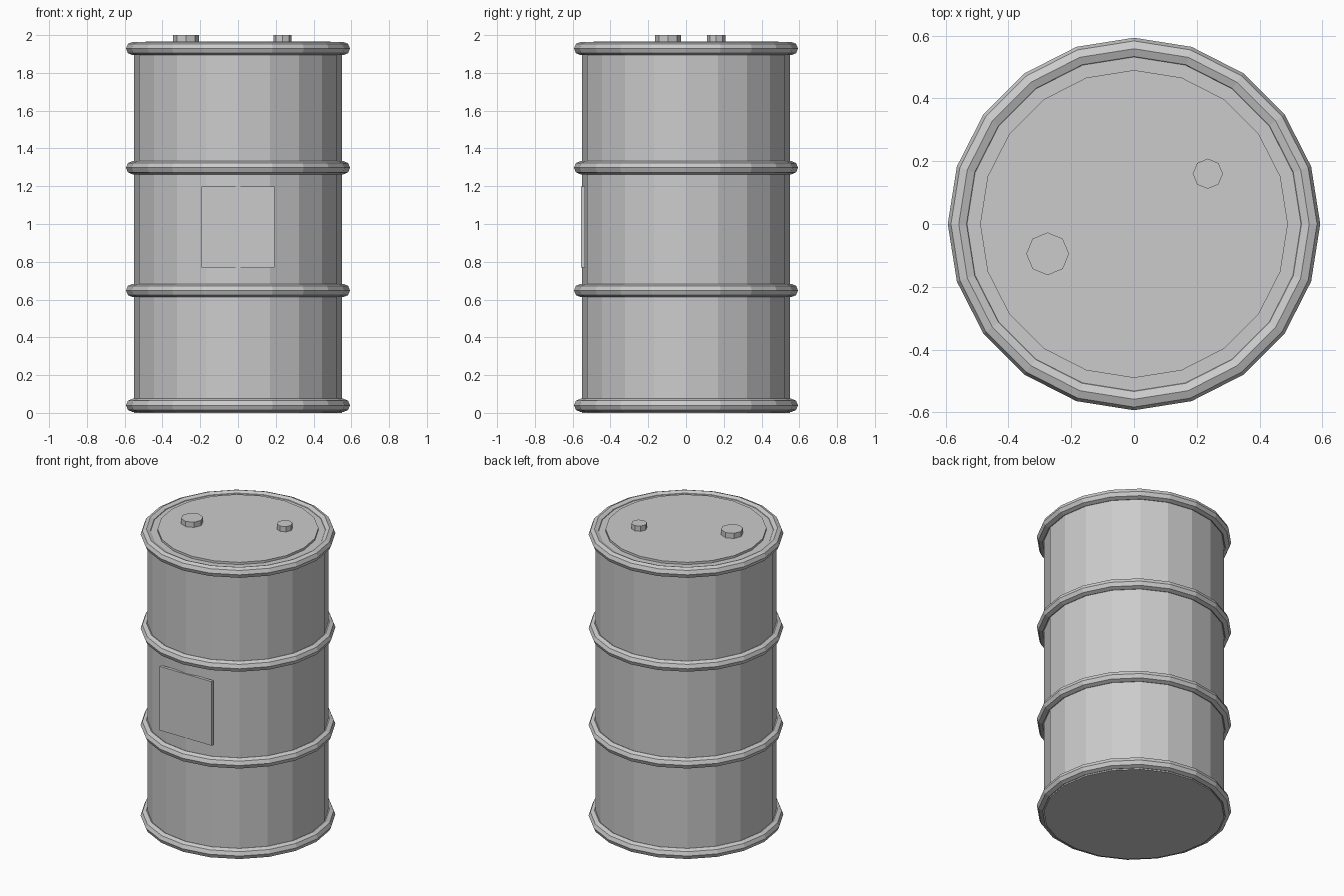
import bpy
from math import radians

if "Cube" in bpy.data.objects:
    bpy.data.objects.remove(bpy.data.objects["Cube"])

SIDES = 20


def cylinder(name, radius, z0, z1, x=0, y=0, sides=SIDES):
    bpy.ops.mesh.primitive_cylinder_add(
        vertices=sides, radius=radius, depth=z1 - z0,
        location=(x, y, (z0 + z1) / 2))
    bpy.context.object.name = name


def hoop(name, z):
    bpy.ops.mesh.primitive_torus_add(
        major_segments=SIDES, minor_segments=8,
        major_radius=0.558, minor_radius=0.035, location=(0, 0, z))
    bpy.context.object.name = name


# Drum shell and raised lid plate
cylinder("drum_body", 0.55, 0.0, 1.95)
cylinder("lid_plate", 0.49, 1.93, 1.965)

# Rims and rolling hoops
for name, z in (("bottom_rim", 0.04), ("lower_hoop", 0.648),
                ("upper_hoop", 1.298), ("top_rim", 1.929)):
    hoop(name, z)

# Bung caps on the lid
cylinder("large_bung", 0.068, 1.95, 2.0, -0.275, -0.095, 8)
cylinder("small_bung", 0.048, 1.95, 2.0, 0.235, 0.16, 8)

# Blank label plate on the front
bpy.ops.mesh.primitive_cube_add(size=1, location=(0, -0.546, 0.984))
plate = bpy.context.object
plate.name = "label_plate"
plate.scale = (0.388, 0.02, 0.43)
